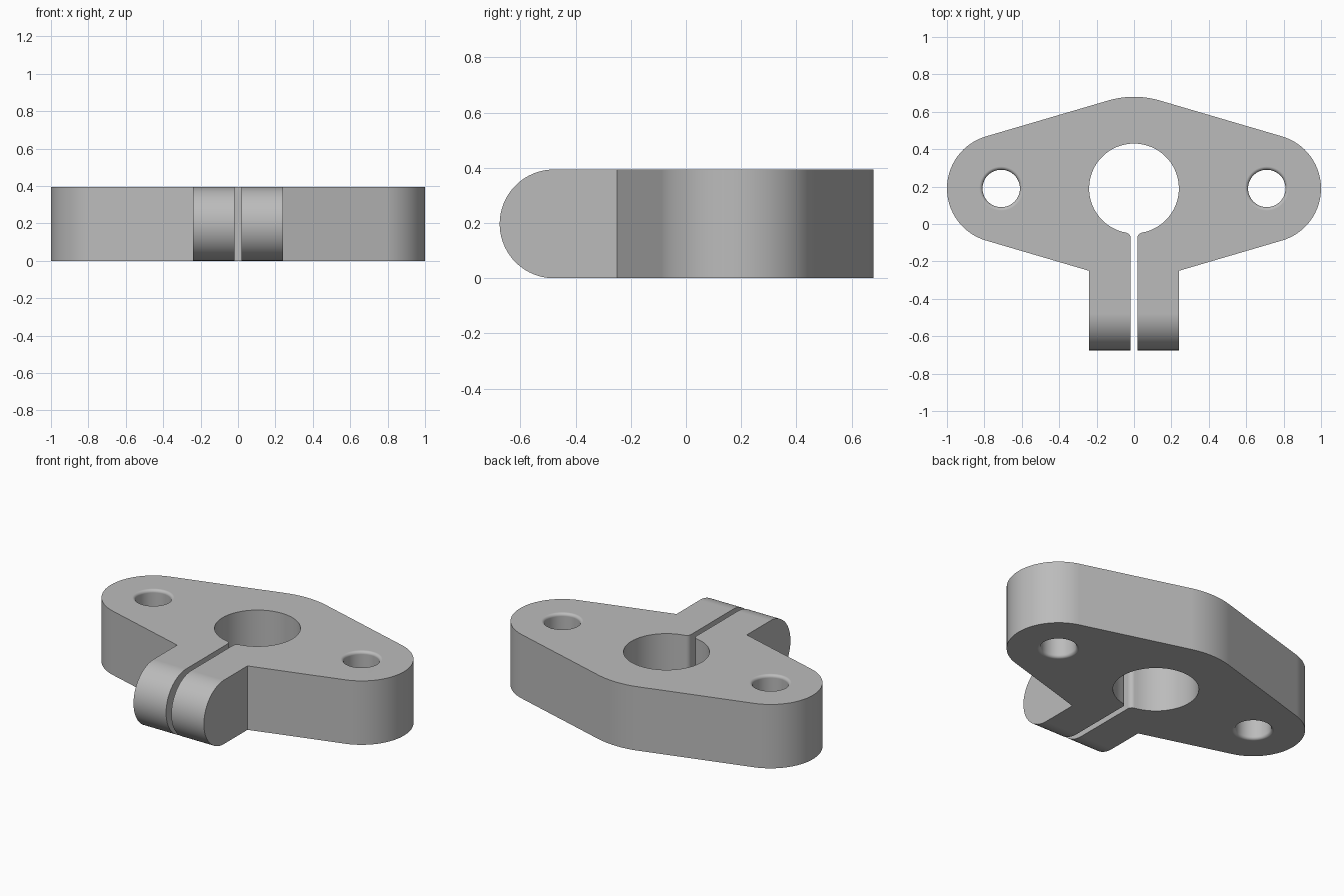
import bpy
import bmesh
from math import pi, cos, sin, asin, atan2, sqrt, radians
from mathutils import Matrix, Vector

cube = bpy.data.objects.get("Cube")
if cube:
    bpy.data.objects.remove(cube, do_unlink=True)

HEIGHT = 0.394
CY = 0.19             # bore centre in y
BORE, HUB = 0.24, 0.49
EAR_X, EAR = 0.71, 0.29
NECK, FRONT = 0.24, -0.675
SLOT, ROUND = 0.018, 0.03
HOLE, LIP = 0.1, 0.018

grey = bpy.data.materials.new("light grey metal")
grey.use_nodes = True
colour = (0.5, 0.5, 0.5, 1)
grey.diffuse_color = colour
grey.node_tree.nodes["Principled BSDF"].inputs["Base Color"].default_value = colour


def arc(cx, cy, r, start, end, steps):
    angles = [start + (end - start) * i / steps for i in range(steps + 1)]
    return [(cx + r * cos(a), cy + r * sin(a)) for a in angles]


def prism(name, points, depth, matrix=Matrix()):
    """Extrude a closed outline along its local z."""
    bm = bmesh.new()
    face = bm.faces.new([bm.verts.new((x, y, 0)) for x, y in points])
    top = bmesh.ops.extrude_face_region(bm, geom=[face])["geom"]
    moved = [v for v in top if isinstance(v, bmesh.types.BMVert)]
    bmesh.ops.translate(bm, verts=moved, vec=(0, 0, depth))
    return finish(name, bm, matrix)


def finish(name, bm, matrix):
    bm.transform(matrix)
    bmesh.ops.recalc_face_normals(bm, faces=bm.faces)
    mesh = bpy.data.meshes.new(name)
    bm.to_mesh(mesh)
    bm.free()
    mesh.materials.append(grey)
    obj = bpy.data.objects.new(name, mesh)
    bpy.context.collection.objects.link(obj)
    return obj


def hole_cutter(name, length, matrix):
    """Round pin with flared ends, centred on its local z."""
    half = length / 2
    flare = arc(HOLE + LIP, half - LIP, LIP, pi, pi / 2, 5)
    upper = flare + [(HOLE + LIP, half + 0.05), (0, half + 0.05)]
    profile = [(r, -z) for r, z in reversed(upper)] + upper
    bm = bmesh.new()
    verts = [bm.verts.new((r, 0, z)) for r, z in profile]
    edges = [bm.edges.new(pair) for pair in zip(verts, verts[1:])]
    bmesh.ops.spin(bm, geom=verts + edges, cent=(0, 0, 0), axis=(0, 0, 1),
                   angle=2 * pi, steps=48)
    bmesh.ops.remove_doubles(bm, verts=bm.verts, dist=1e-5)
    return finish(name, bm, matrix)


def boolean(target, cutter, operation):
    mod = target.modifiers.new(cutter.name, "BOOLEAN")
    mod.operation = operation
    mod.solver = "EXACT"
    mod.object = cutter
    cutter.hide_render = True
    cutter.hide_viewport = True


# Right half of the clamp outline, from the bore's back round to the hub's back
lip_x = SLOT + ROUND
lip_y = CY - sqrt((BORE + ROUND) ** 2 - lip_x ** 2)
to_lip = atan2(lip_y - CY, lip_x)
tilt = asin((HUB - EAR) / EAR_X)
neck_y = CY - (HUB - NECK * sin(tilt)) / cos(tilt)

half = arc(0, CY, BORE, pi / 2, to_lip, 36)
half += arc(lip_x, lip_y, ROUND, to_lip + pi, pi, 6)[1:]
half += [(SLOT, FRONT), (NECK, FRONT), (NECK, neck_y)]
half += arc(EAR_X, CY, EAR, tilt - pi / 2, pi / 2 - tilt, 32)
half += arc(0, CY, HUB, pi / 2 - tilt, pi / 2, 6)

# The two halves share the seam behind the bore: join them as one C outline
bm = bmesh.new()
for side in (1, -1):
    bm.faces.new([bm.verts.new((side * x, y, 0)) for x, y in half][::side])
bmesh.ops.remove_doubles(bm, verts=bm.verts, dist=1e-5)
seam = [e for e in bm.edges if len(e.link_faces) == 2]
bmesh.ops.dissolve_edges(bm, edges=seam, use_verts=False)
top = bmesh.ops.extrude_face_region(bm, geom=bm.faces[:])["geom"]
bmesh.ops.translate(bm, verts=[v for v in top if isinstance(v, bmesh.types.BMVert)],
                    vec=(0, 0, HEIGHT))
clamp = finish("clamp_body", bm, Matrix())

# Rounded front end of the clamp lugs, drawn in y-z and extruded along x
r = HEIGHT / 2
bolt_y = FRONT + r
to_x = Matrix(((0, 0, 1, 0), (1, 0, 0, 0), (0, 1, 0, 0), (0, 0, 0, 1)))
corner = [(FRONT - 0.1, -0.1), (bolt_y, -0.1)]
lower = arc(bolt_y, r, r, -pi / 2, -pi, 20)
for name, flip in (("lower_round_cutter", False), ("upper_round_cutter", True)):
    shape = corner + lower + [(FRONT - 0.1, r)]
    if flip:
        shape = [(y, HEIGHT - z) for y, z in shape]
    cutter = prism(name, shape, 0.8, Matrix.Translation((-0.4, 0, 0)) @ to_x)
    boolean(clamp, cutter, "DIFFERENCE")

# Mounting holes and the cross bolt hole
for name, x in (("left_hole_cutter", EAR_X), ("right_hole_cutter", -EAR_X)):
    boolean(clamp, hole_cutter(name, HEIGHT, Matrix.Translation((x, CY, r))), "DIFFERENCE")
bolt = hole_cutter("bolt_hole_cutter", 2 * NECK, Matrix.Translation((0, bolt_y, r)) @ to_x)
boolean(clamp, bolt, "DIFFERENCE")

# Bake the cuts, remove the helpers, then shade
bpy.context.view_layer.update()
graph = bpy.context.evaluated_depsgraph_get()
baked = bpy.data.meshes.new_from_object(clamp.evaluated_get(graph))
clamp.modifiers.clear()
clamp.data = baked
for obj in [o for o in bpy.data.objects if o.name.endswith("_cutter")]:
    bpy.data.objects.remove(obj, do_unlink=True)

bpy.ops.object.select_all(action="DESELECT")
clamp.select_set(True)
bpy.context.view_layer.objects.active = clamp
bpy.ops.object.shade_smooth_by_angle(angle=radians(30))
normals = clamp.modifiers.new("flat_face_normals", "WEIGHTED_NORMAL")
normals.keep_sharp = True
